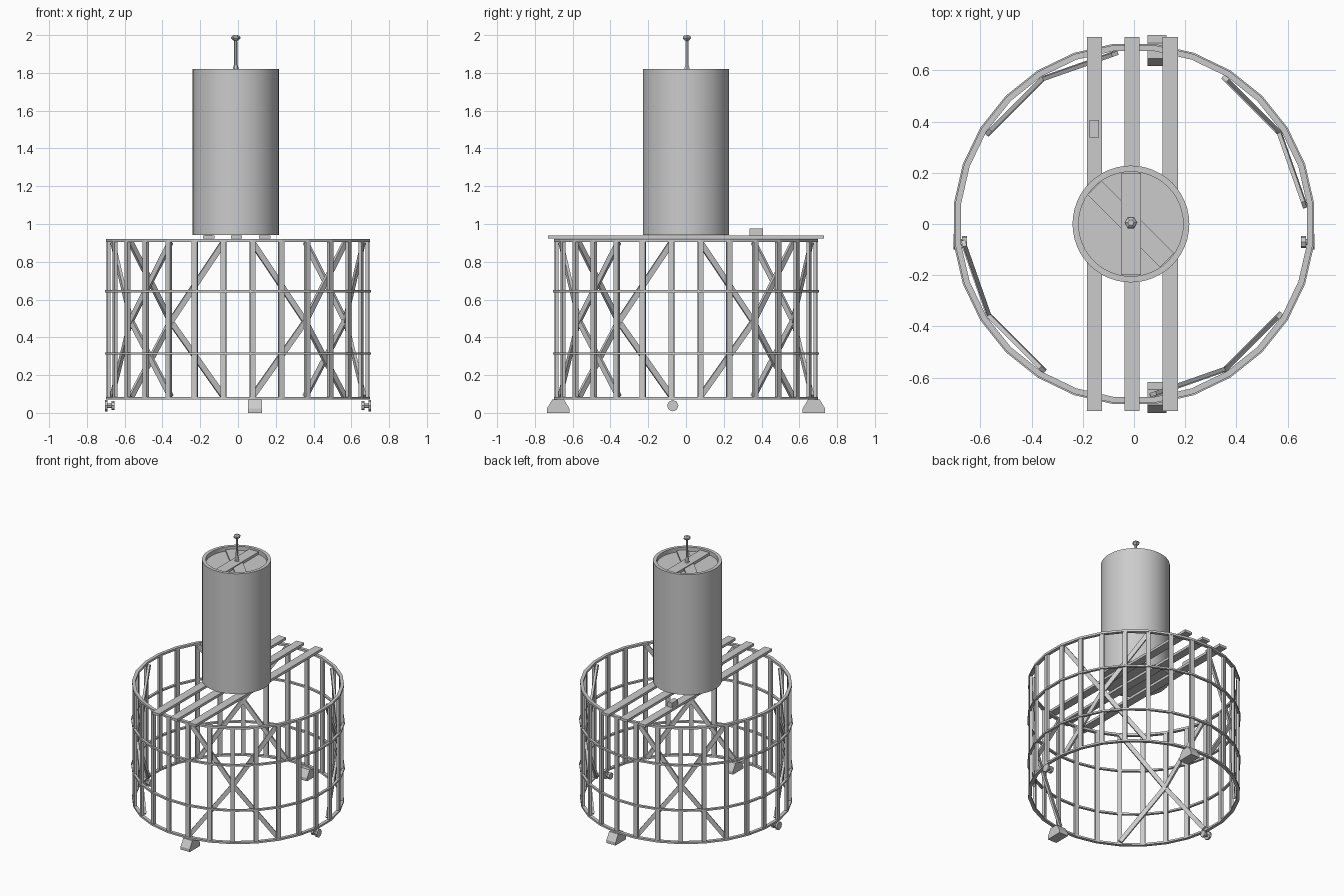
import bpy, bmesh, math
from mathutils import Vector, Matrix

if "Cube" in bpy.data.objects:
    bpy.data.objects.remove(bpy.data.objects["Cube"])

SIDES = 28
STEP = 2 * math.pi / SIDES
TANK = Vector((-0.012, 0, 0))

grey = bpy.data.materials.new("plain grey")
grey.use_nodes = True
grey.diffuse_color = (0.6, 0.6, 0.6, 1)
grey.node_tree.nodes["Principled BSDF"].inputs["Base Color"].default_value = (0.6, 0.6, 0.6, 1)


def finish(name, bm, smooth=False):
    bmesh.ops.recalc_face_normals(bm, faces=bm.faces[:])
    mesh = bpy.data.meshes.new(name)
    bm.to_mesh(mesh)
    bm.free()
    mesh.materials.append(grey)
    obj = bpy.data.objects.new(name, mesh)
    bpy.context.collection.objects.link(obj)
    if smooth:
        bpy.ops.object.select_all(action="DESELECT")
        obj.select_set(True)
        bpy.context.view_layer.objects.active = obj
        bpy.ops.object.shade_smooth_by_angle(angle=math.radians(35))
    return obj


def box(bm, center, size, turn=0):
    m = Matrix.Translation(center) @ Matrix.Rotation(turn, 4, "Z") @ Matrix.Diagonal((*size, 1))
    bmesh.ops.create_cube(bm, size=1, matrix=m)


def beam(bm, p, q, width, depth, outward):
    """Bar from p to q whose thin side faces along outward."""
    along = (q - p).normalized()
    side = along.cross(outward).normalized()
    face = side.cross(along)
    m = Matrix((side * width, face * depth, along * (q - p).length)).transposed().to_4x4()
    bmesh.ops.create_cube(bm, size=1, matrix=Matrix.Translation((p + q) / 2) @ m)


def lathe(bm, profile, steps, start=0.0, center=Vector(), closed=False):
    pts = [Vector((r * math.cos(start), r * math.sin(start), z)) + center for r, z in profile]
    verts = [bm.verts.new(p) for p in pts]
    pairs = list(zip(verts, verts[1:]))
    if closed:
        pairs.append((verts[-1], verts[0]))
    edges = [bm.edges.new(pair) for pair in pairs]
    bmesh.ops.spin(bm, geom=verts + edges, cent=center, axis=(0, 0, 1),
                   angle=2 * math.pi, steps=steps)
    bmesh.ops.remove_doubles(bm, verts=bm.verts[:], dist=0.0002)


def polar(angle, radius, z):
    return Vector((radius * math.cos(angle), radius * math.sin(angle), z))


def hoop(name, inner, outer, low, high):
    bm = bmesh.new()
    lathe(bm, [(inner, low), (outer, low), (outer, high), (inner, high)], SIDES, STEP / 2, closed=True)
    finish(name, bm)


# Horizontal hoops of the cage
hoop("bottom_hoop", 0.68, 0.703, 0.07, 0.083)
hoop("lower_band", 0.69, 0.708, 0.308, 0.32)
hoop("upper_band", 0.69, 0.708, 0.638, 0.65)
hoop("top_hoop", 0.68, 0.703, 0.906, 0.921)

# Upright posts
bm = bmesh.new()
for i in range(SIDES):
    a = (i + 0.5) * STEP
    beam(bm, polar(a, 0.69, 0.075), polar(a, 0.69, 0.915), 0.03, 0.018, polar(a, 1, 0))
finish("cage_posts", bm)

# Four cross braces, each bent at its middle to follow the cage
bm = bmesh.new()
for quarter in range(4):
    mid = 2.5 * STEP + quarter * math.pi / 2
    for end in (-1, 1):
        for z in (0.085, 0.905):
            r = 0.672 if (z > 0.5) == (end > 0) else 0.668
            a = mid + end * 2 * STEP
            beam(bm, polar(mid, r, 0.485), polar(a, r, z), 0.03, 0.016, polar((mid + a) / 2, 1, 0))
finish("cross_braces", bm)

# Planks across the top, with a small box on one
bm = bmesh.new()
for x in (-0.154, -0.008, 0.141):
    box(bm, (x, 0, 0.931), (0.06, 1.462, 0.018))
finish("top_planks", bm)
bm = bmesh.new()
box(bm, (-0.155, 0.372, 0.957), (0.036, 0.07, 0.036))
finish("plank_box", bm)

# Tank with recessed lid
bm = bmesh.new()
lathe(bm, [(0, 0.942), (0.228, 0.942), (0.228, 1.82), (0.204, 1.82), (0.204, 1.79), (0, 1.79)],
      48, center=TANK)
finish("tank", bm, smooth=True)

# Flat bars on the lid
bm = bmesh.new()
box(bm, TANK + Vector((0, 0, 1.796)), (0.077, 0.4, 0.024))
box(bm, TANK + Vector((0, 0, 1.793)), (0.077, 0.4, 0.018), math.pi / 4)
finish("lid_bars", bm)

# Mast with flared base and faceted knob
bm = bmesh.new()
lathe(bm, [(0, 1.8), (0.017, 1.8), (0.015, 1.825), (0.009, 1.845), (0.008, 1.97), (0.014, 1.972),
           (0.025, 1.983), (0.024, 1.991), (0.012, 2.0), (0, 2.0)], 6, center=TANK + Vector((0, 0.005, 0)))
finish("mast", bm)

# Wedge feet at front and back
for name, y in (("front_foot", -0.677), ("back_foot", 0.677)):
    bm = bmesh.new()
    outline = [(-0.06, 0), (0.06, 0), (0.06, 0.022), (0.03, 0.072), (-0.03, 0.072), (-0.06, 0.022)]
    face = bm.faces.new([bm.verts.new((0.053, y + dy, z)) for dy, z in outline])
    out = bmesh.ops.extrude_face_region(bm, geom=[face])
    bmesh.ops.translate(bm, vec=(0.073, 0, 0),
                        verts=[g for g in out["geom"] if isinstance(g, bmesh.types.BMVert)])
    finish(name, bm)

# Small rollers on the left and right
for name, s in (("left_roller", 1), ("right_roller", -1)):
    bm = bmesh.new()
    for x, radius, length in ((0.698, 0.03, 0.014), (0.662, 0.024, 0.018), (0.68, 0.012, 0.04)):
        m = Matrix.Translation((s * x, -0.07, 0.038)) @ Matrix.Rotation(math.pi / 2, 4, "Y")
        bmesh.ops.create_cone(bm, cap_ends=True, segments=8, radius1=radius, radius2=radius,
                              depth=length, matrix=m)
    finish(name, bm)
